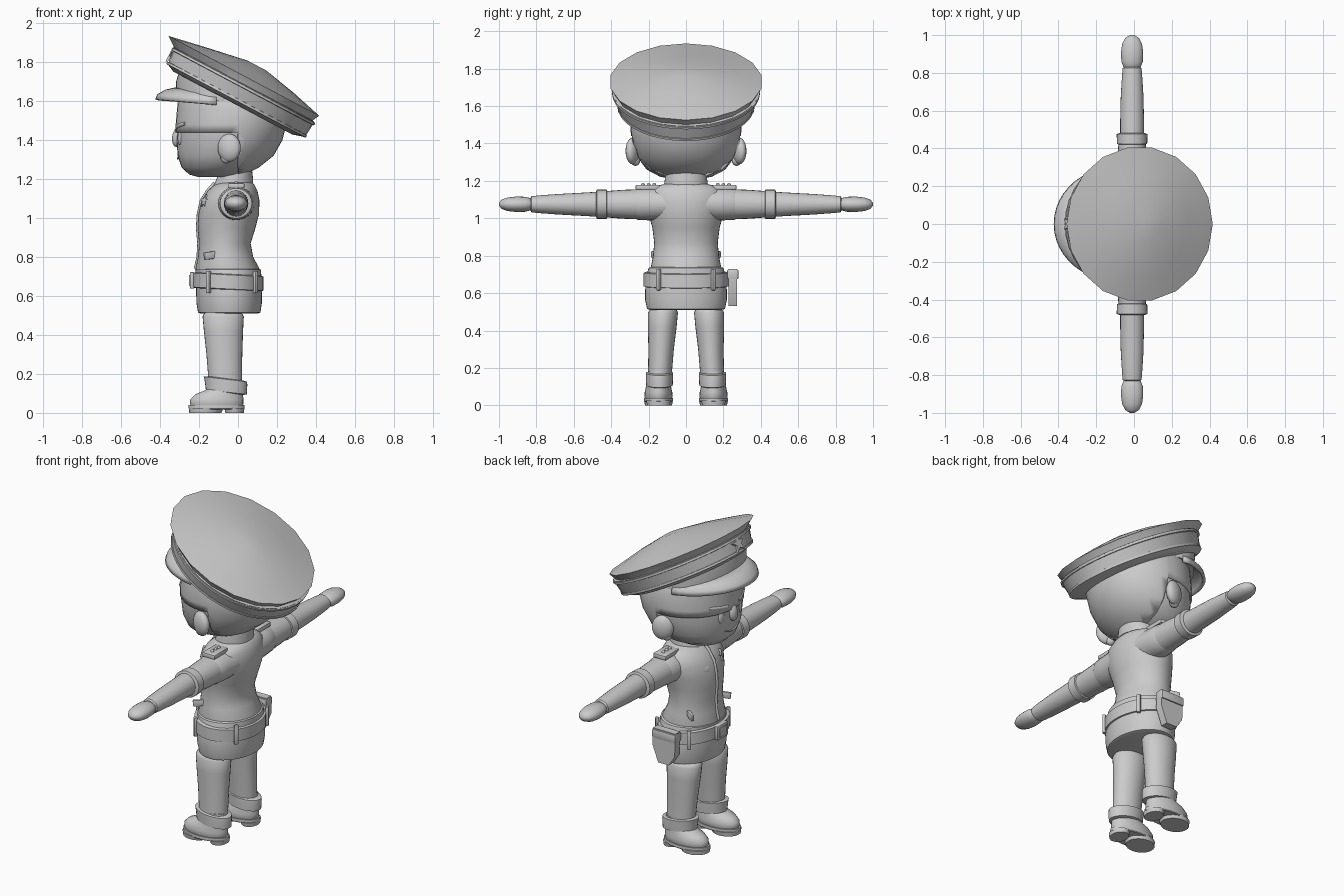
import bpy, bmesh, math
from math import sin, cos, pi, radians
from mathutils import Matrix, Vector

if "Cube" in bpy.data.objects:
    bpy.data.objects.remove(bpy.data.objects["Cube"], do_unlink=True)

grey = bpy.data.materials.new("plain grey")
grey.use_nodes = True
grey.diffuse_color = (0.6, 0.6, 0.6, 1)
grey.node_tree.nodes["Principled BSDF"].inputs["Base Color"].default_value = (0.6, 0.6, 0.6, 1)


def finish(name, bm, matrix=None, angle=35):
    if matrix:
        bm.transform(matrix)
    bmesh.ops.recalc_face_normals(bm, faces=bm.faces)
    mesh = bpy.data.meshes.new(name)
    bm.to_mesh(mesh)
    bm.free()
    obj = bpy.data.objects.new(name, mesh)
    bpy.context.collection.objects.link(obj)
    mesh.materials.append(grey)
    bpy.ops.object.select_all(action="DESELECT")
    obj.select_set(True)
    bpy.context.view_layer.objects.active = obj
    bpy.ops.object.shade_smooth_by_angle(angle=radians(angle))
    return obj


def loft_bm(rings, n=32):
    """Stack of ellipses; each ring is (height, x_min, x_max, y_radius)."""
    bm = bmesh.new()
    loops = []
    for z, a, b, ry in rings:
        c, rx = (a + b) / 2, (b - a) / 2
        loops.append([bm.verts.new((c + rx * cos(2 * pi * i / n), ry * sin(2 * pi * i / n), z))
                      for i in range(n)])
    for lo, hi in zip(loops, loops[1:]):
        for i in range(n):
            j = (i + 1) % n
            bm.faces.new((lo[i], lo[j], hi[j], hi[i]))
    bm.faces.new(loops[0])
    bm.faces.new(loops[-1])
    return bm


def loft(name, rings, matrix=None, n=32, angle=35):
    return finish(name, loft_bm(rings, n), matrix, angle)


def ball(name, centre, size, matrix=None):
    bm = bmesh.new()
    bmesh.ops.create_uvsphere(bm, u_segments=20, v_segments=12, radius=1)
    m = Matrix.Translation(centre) @ (matrix or Matrix()) @ Matrix.Diagonal((*size, 1))
    return finish(name, bm, m)


def box(name, centre, size, turn=0, tilt=0, bevel=0.006):
    bm = bmesh.new()
    bmesh.ops.create_cube(bm, size=1)
    bm.transform(Matrix.Diagonal((*size, 1)))
    bmesh.ops.bevel(bm, geom=bm.edges[:], offset=bevel, segments=2, affect="EDGES", profile=0.5)
    m = Matrix.Translation(centre) @ Matrix.Rotation(turn, 4, "Z") @ Matrix.Rotation(tilt, 4, "Y")
    return finish(name, bm, m)


def extrude_shape(name, points, depth, matrix):
    bm = bmesh.new()
    face = bm.faces.new([bm.verts.new((x, y, 0)) for x, y in points])
    top = bmesh.ops.extrude_face_region(bm, geom=[face])["geom"]
    bmesh.ops.translate(bm, verts=[v for v in top if isinstance(v, bmesh.types.BMVert)],
                        vec=(0, 0, depth))
    return finish(name, bm, matrix)


def star(name, radius, matrix):
    pts = [(r * cos(pi * k / 5), r * sin(pi * k / 5))
           for k in range(10) for r in [radius if k % 2 == 0 else radius * 0.45]]
    extrude_shape(name, pts, 0.012, matrix)


def line(name, points, radius):
    curve = bpy.data.curves.new(name, "CURVE")
    curve.dimensions = "3D"
    curve.bevel_depth = radius
    curve.bevel_resolution = 2
    curve.use_fill_caps = True
    sp = curve.splines.new("POLY")
    sp.points.add(len(points) - 1)
    for p, co in zip(sp.points, points):
        p.co = (*co, 1)
    curve.materials.append(grey)
    bpy.context.collection.objects.link(bpy.data.objects.new(name, curve))


# Head, with a hair shell over the back and crown
head = [(1.21, -.2, 0, .08), (1.223, -.25, .03, .14), (1.26, -.29, .1, .21), (1.32, -.31, .175, .255),
        (1.4, -.315, .22, .28), (1.48, -.312, .24, .29), (1.56, -.305, .235, .285),
        (1.65, -.295, .18, .26), (1.72, -.26, .06, .18)]
loft("head", head, n=40, angle=60)
hair = loft_bm([(z, a - .008, b + .008, r + .008) for z, a, b, r in head], 40)
for co, no in (((0, 0, 1.44), (0, 0, 1)), ((0, 0, 0), (1, 0, 0))):
    bmesh.ops.bisect_plane(hair, geom=hair.verts[:] + hair.edges[:] + hair.faces[:],
                           plane_co=co, plane_no=no)
front = [f for f in hair.faces if f.calc_center_median().x < 0 and f.calc_center_median().z < 1.44]
bmesh.ops.delete(hair, geom=front, context="FACES")
shell = finish("hair", hair, angle=60).modifiers.new("thickness", "SOLIDIFY")
shell.thickness = 0.012


def face_x(y):
    return -.048 - .265 * math.sqrt(1 - (y / .28) ** 2)


# Face details and ears
ball("nose", (-.312, 0, 1.415), (.026, .032, .05), Matrix.Rotation(radians(8), 4, "Y"))
line("mouth", [(face_x(y) + .004, y, 1.305 + y * y * 4) for y in (-.06, -.03, 0, .03, .06)], .005)
for s, side in ((-1, "right"), (1, "left")):
    ball(side + "_eye", (face_x(.09), s * .09, 1.41), (.009, .02, .034), Matrix.Rotation(-s * .34, 4, "Z"))
    line(side + "_eyebrow", [(face_x(y) - .002, s * y, 1.46 + y * .15) for y in (.05, .09, .13, .16)], .012)
    m = Matrix.Rotation(s * radians(20), 4, "Z")
    ball(side + "_ear", (-.045, s * .285, 1.36), (.062, .034, .072), m)
    ball(side + "_ear_lobe", (-.06, s * .27, 1.31), (.03, .025, .03), m)

# Peaked cap, leaning back
cap = Matrix.Translation((.03, 0, 1.73)) @ Matrix.Rotation(radians(27.9), 4, "Y")
loft("cap_crown", [(-.06, -.37, .41, .375), (-.045, -.375, .415, .38), (0, -.438, .438, .41),
                   (.042, -.22, .27, .25), (.078, -.02, .09, .06)], cap, 18, 20)
loft("cap_band", [(-.15, -.33, .36, .33), (-.131, -.372, .424, .362), (-.04, -.385, .432, .392),
                  (-.036, -.37, .41, .37)], cap, 36)
for z, a, b, r in ((-.125, -.376, .426, .364), (-.05, -.388, .434, .392)):
    loft("cap_trim", [(z - .009, a + .01, b - .01, r - .01), (z - .006, a - .004, b + .004, r + .004),
                      (z + .006, a - .004, b + .004, r + .004), (z + .009, a + .01, b - .01, r - .01)], cap, 36)
loft("cap_lining", [(1.6, -.322, .1, .285), (1.7, -.318, .05, .285), (1.76, -.3, 0, .27)], n=36)
star("cap_star", .05, cap @ Matrix.Translation((-.378, 0, -.082)) @ Matrix.Rotation(-pi / 2, 4, "Y"))

# Visor: a domed crescent
bm = bmesh.new()
rows = []
for rx, ry, z in ((.2, .24, .065), (.27, .277, .05), (.315, .297, .025), (.325, .3, 0)):
    rows.append([bm.verts.new((-.1 - rx * cos(t), ry * sin(t), 1.58 + z + .03 * cos(t)))
                 for t in [radians(-88 + 8 * k) for k in range(23)]])
for r0, r1 in zip(rows, rows[1:]):
    for k in range(22):
        bm.faces.new((r0[k], r0[k + 1], r1[k + 1], r1[k]))
visor = finish("cap_visor", bm, angle=50).modifiers.new("thickness", "SOLIDIFY")
visor.thickness = 0.018

# Shirt, collar and front details
loft("shirt", [(.7, -.215, .11, .185), (.74, -.218, .11, .188), (.8, -.205, .078, .176),
               (.87, -.2, .065, .17), (.95, -.207, .09, .18), (1.02, -.203, .108, .2),
               (1.09, -.187, .11, .215), (1.14, -.155, .1, .205), (1.17, -.12, .085, .165),
               (1.185, -.1, .07, .11)], n=40, angle=60)
shear = Matrix.Identity(4)
shear[2][0] = .2
loft("collar", [(1.165, -.13, .078, .118), (1.18, -.13, .078, .118), (1.235, -.105, .072, .11),
                (1.24, -.095, .062, .1)], shear)
loft("neck", [(1.15, -.1, .06, .09), (1.26, -.1, .06, .09)])
line("shirt_placket", [(-.218, 0, .74), (-.204, 0, .8), (-.2, 0, .87), (-.207, 0, .95),
                       (-.203, 0, 1.02), (-.187, 0, 1.09), (-.155, 0, 1.14), (-.12, 0, 1.18)], .009)
star("chest_badge", .035, Matrix.Translation((-.165, -.09, 1.085)) @ Matrix.Rotation(.5, 4, "Z")
     @ Matrix.Rotation(radians(-75), 4, "Y"))
box("chest_pocket_flap", (-.168, .09, 1.06), (.016, .09, .035), -.45, .25)

# Hips and belt
loft("hips", [(.51, -.19, .1, .19), (.515, -.205, .115, .208), (.56, -.213, .122, .218),
              (.62, -.215, .122, .218), (.7, -.215, .12, .21), (.735, -.22, .118, .2), (.742, -.2, .1, .18)], n=40)
lean = Matrix.Identity(4)
lean[2][0] = -.05
loft("belt", [(.63, -.222, .118, .215), (.634, -.232, .13, .226), (.706, -.232, .13, .226),
              (.71, -.222, .118, .215)], lean, 40)
for a in (40, 124, -40, -124):
    t = radians(a)
    box("belt_loop", (-.05 + .183 * cos(t), .228 * sin(t), .672), (.02, .024, .115), t)
box("belt_buckle", (-.236, 0, .68), (.022, .1, .085))
box("belt_buckle_plate", (-.246, 0, .68), (.012, .07, .055), bevel=.003)
extrude_shape("holster", [(-.075, .1), (.075, .1), (.078, .0), (.04, -.1), (-.03, -.1), (-.07, -.04)], .045,
              Matrix.Translation((-.045, .228, .63)) @ Matrix.Rotation(pi / 2, 4, "X") @ Matrix.Scale(-1, 4, (0, 0, 1)))
box("holster_flap", (-.045, .25, .7), (.155, .06, .05))

# Arms, legs and other paired parts
for s, side in ((-1, "right"), (1, "left")):
    out = Matrix(((1, 0, 0, -.01), (0, 0, s, 0), (0, 1, 0, 1.075), (0, 0, 0, 1)))

    def limb(name, rings, angle=35):
        loft(side + name, [(y, -rx, rx, rz) for y, rx, rz in rings], out, 24, angle)

    limb("_shoulder", [(.1, .1, .085), (.19, .092, .086), (.255, .085, .084), (.27, .078, .078)])
    limb("_sleeve", [(.255, .07, .07), (.262, .082, .08), (.34, .078, .077), (.43, .072, .07)])
    limb("_sleeve_cuff", [(.42, .066, .066), (.424, .08, .078), (.476, .082, .078), (.482, .066, .066)])
    limb("_forearm", [(.47, .063, .067), (.55, .063, .062), (.68, .06, .055), (.79, .053, .047),
                      (.825, .05, .043), (.832, .04, .035)])
    limb("_hand", [(.815, .03, .02), (.83, .045, .032), (.86, .057, .04), (.91, .059, .041),
                   (.955, .052, .036), (.985, .036, .025), (1, .012, .008)], 70)
    box(side + "_epaulette", (-.01, s * .205, 1.166), (.085, .13, .026))
    for y in (.17, .2, .23):
        ball(side + "_epaulette_stud", (-.01, s * y, 1.181), (.01, .01, .008))
    box(side + "_hip_pocket", (-.13, s * .157, .81), (.1, .016, .038), s * -.5, -.12, .004)

    def leg(name, rings, angle=35, shift=.142):
        loft(side + name, rings, Matrix.Translation((0, s * shift, 0)), 28, angle)

    leaning = Matrix.Identity(4)
    leaning[1][2] = s * -.05
    loft(side + "_trouser_leg", [(.15, -.15, .02, .063), (.3, -.162, .022, .068), (.42, -.175, .026, .077),
                                 (.495, -.182, .03, .08), (.508, -.175, .022, .074), (.52, -.16, .01, .06)],
         Matrix.Translation((0, s * .148, 0)) @ leaning, 28)
    cuff = Matrix.Identity(4)
    cuff[2][0] = -.12
    loft(side + "_trouser_cuff", [(.105, -.145, .025, .06), (.11, -.165, .045, .071), (.16, -.172, .048, .073),
                                  (.175, -.176, .046, .073), (.18, -.15, .025, .06)],
         Matrix.Translation((0, s * .142, -.01)) @ cuff, 28)
    leg("_boot", [(.03, -.24, .02, .068), (.045, -.246, .028, .075), (.07, -.245, .028, .074),
                  (.095, -.22, .025, .068), (.115, -.17, .024, .062), (.14, -.135, .022, .058),
                  (.18, -.12, .02, .055)], 60, .147)
    leg("_boot_sole", [(.018, -.25, .03, .074), (.022, -.253, .034, .078), (.04, -.253, .034, .078)], 35, .147)
    leg("_boot_front_tread", [(0, -.25, -.085, .072), (.025, -.252, -.075, .077)], 35, .147)
    leg("_boot_heel", [(0, -.065, .03, .06), (.025, -.07, .033, .066)], 35, .147)
